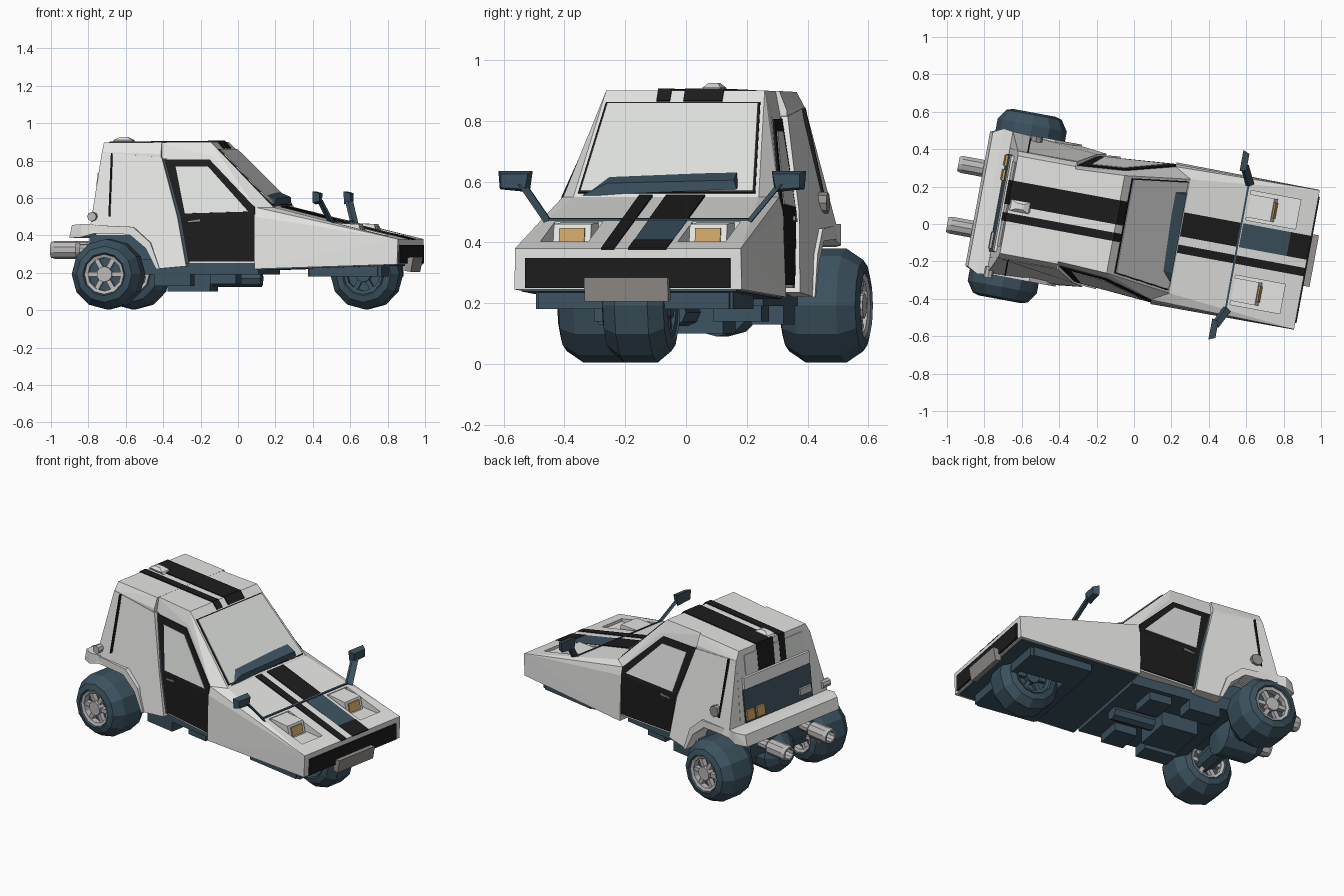
import bpy, bmesh, math
from mathutils import Matrix, Vector

if "Cube" in bpy.data.objects:
    bpy.data.objects.remove(bpy.data.objects["Cube"])

# The car is built along +x, then turned a little about z
PLACE = Matrix.Translation((0, -.02, 0)) @ Matrix.Rotation(math.radians(-10.5), 4, 'Z')
SIDES = (("left", 1), ("right", -1))


def material(name, rgb):
    m = bpy.data.materials.new(name)
    m.use_nodes = True
    m.diffuse_color = (*rgb, 1)
    m.node_tree.nodes["Principled BSDF"].inputs["Base Color"].default_value = (*rgb, 1)
    return m


white = material("white_paint", (.78, .79, .77))
black = material("black_paint", (.012, .012, .012))
steel = material("dark_steel_blue", (.045, .085, .115))
glass = material("pale_glass", (.75, .77, .75))
amber = material("amber_lamp", (.6, .36, .13))
grey = material("grey_trim", (.3, .28, .27))
chrome = material("bright_metal", (.5, .48, .48))


def finish(name, bm, mat):
    bmesh.ops.recalc_face_normals(bm, faces=bm.faces)
    mesh = bpy.data.meshes.new(name)
    bm.to_mesh(mesh)
    bm.free()
    mesh.materials.append(mat)
    obj = bpy.data.objects.new(name, mesh)
    bpy.context.scene.collection.objects.link(obj)
    obj.matrix_world = PLACE
    return obj


def hull(name, pts, mat, mirror=False):
    """Convex solid around points, optionally mirrored across the centre."""
    bm = bmesh.new()
    for x, y, z in pts:
        for s in ((1, -1) if mirror else (1,)):
            bm.verts.new((x, s * y, z))
    res = bmesh.ops.convex_hull(bm, input=bm.verts)
    loose = {v for v in res["geom_interior"] + res["geom_unused"] if isinstance(v, bmesh.types.BMVert)}
    bmesh.ops.delete(bm, geom=list(loose), context='VERTS')
    bmesh.ops.dissolve_limit(bm, angle_limit=.01, verts=bm.verts, edges=bm.edges)
    return finish(name, bm, mat)


def box(name, xs, ys, zs, mat):
    return hull(name, [(x, y, z) for x in xs for y in ys for z in zs], mat)


def prism(name, pts, offset, mat):
    """Polygon pushed along an offset, both ways closed."""
    bm = bmesh.new()
    face = bm.faces.new([bm.verts.new(p) for p in pts])
    new = bmesh.ops.extrude_face_region(bm, geom=[face], use_keep_orig=True)["geom"]
    bmesh.ops.translate(bm, vec=offset, verts=[v for v in new if isinstance(v, bmesh.types.BMVert)])
    return finish(name, bm, mat)


def lathe(name, profile, centre, mat, turn=0, steps=12):
    """Closed (radius, along) profile spun about x, then turned about z."""
    bm = bmesh.new()
    vs = [bm.verts.new((t, 0, r)) for r, t in profile]
    es = [bm.edges.new((a, b)) for a, b in zip(vs, vs[1:] + vs[:1])]
    bmesh.ops.spin(bm, geom=vs + es, axis=(1, 0, 0), cent=(0, 0, 0), angle=math.tau, steps=steps)
    bmesh.ops.remove_doubles(bm, verts=bm.verts, dist=.0005)
    bm.transform(Matrix.Translation(centre) @ Matrix.Rotation(turn, 4, 'Z'))
    return finish(name, bm, mat)


def disc(name, radius, half, centre, mat, turn=0, steps=12):
    return lathe(name, [(0, -half), (radius, -half), (radius, half), (0, half)], centre, mat, turn, steps)


# Surface rules shared by body and painted plates
def side_y(x, z):
    return .3576 + .08 * x - .19 * max(0, z - .5)


def hood_z(x):
    return .55 - .2536 * (x - .25)


def rear_x(z):
    return -.68 - .12 * (.895 - z)


# Body shell: door tub tapering rearward, front and rear cabin, nose
hull("door_tub", [(x, side_y(x, z), z) for x in (.18, -.4) for z in (.25, .5)], white, True)
hull("front_cabin", [(x, side_y(x, z), z) for x, z in ((.18, .5), (.16, .55), (-.08, .82), (-.4, .82), (-.4, .5))]
     + [(-.1, .265, .9), (-.4, .25, .897), (.25, .31, .55)], white, True)
hull("rear_cabin", [(-.365, .265, .898), (rear_x(.895), .265, .895), (-.365, .29, .835), (rear_x(.845), .29, .845),
                    (rear_x(.48), .3, .48), (-.365, .3, .48)], white, True)
nose = hull("nose", [(.16, .362, .55), (.16, .375, .5), (.16, .385, .22), (.25, .31, .55),
                     (.94, .378, .38), (.935, .38, .245)], white, True)
prism("nose_belly", [(x, y, .22 + .032 * (x - .16)) for x, y in ((.17, .37), (.17, -.37), (.92, -.36), (.92, .36))],
      (0, 0, -.006), steel)

# Headlight wells cut into the hood
for label, s in SIDES:
    cutter = box("cutter", (.58, .85), (s * .15, s * .31), (.385, .6), white)
    cutter.hide_render = True
    mod = nose.modifiers.new("well", 'BOOLEAN')
    mod.operation, mod.object, mod.solver = 'DIFFERENCE', cutter, 'EXACT'
    bpy.context.view_layer.objects.active = nose
    bpy.ops.object.modifier_apply(modifier=mod.name)
    bpy.data.objects.remove(cutter)

# Windscreen with thin dark seal, and the wiper cover below it
for name, a, b, inset, lift, mat in (("screen_seal", .115, .97, .012, .003, black),
                                     ("windscreen", .13, .96, .019, .006, glass)):
    pts = [(-.1 + .35 * t, s * (.265 + .045 * t - inset), .9 - .35 * t)
           for t, s in ((a, 1), (a, -1), (b, -1), (b, 1))]
    prism(name, pts, (lift, 0, lift), mat)
prism("wiper_cover", [(.185, y, z) for y, z in ((-.29, .575), (-.2, .62), (.225, .63), (.235, .6), (-.15, .585))],
      (.06, 0, -.025), steel)

# Stripes over roof, hood and tail
for label, a, b in (("wide", 0, .13), ("thin", -.09, -.045)):
    def strip(part, ends, offset, mat=black):
        (x1, z1), (x2, z2) = ends
        prism(f"{label}_{part}", [(x1, a, z1), (x1, b, z1), (x2, b, z2), (x2, a, z2)], offset, mat)
    strip("roof_stripe", ((-.1, .9), (-.68, .895)), (0, 0, .006))
    strip("roof_front_stripe", ((-.1, .904), (-.064, .864)), (.005, 0, .003))
    strip("tail_stripe", ((rear_x(.9), .9), (rear_x(.74), .74)), (-.006, 0, 0))
    stop = .56 if label == "wide" else .94
    strip("hood_stripe", ((.25, hood_z(.25)), (stop, hood_z(stop))), (0, 0, .007))
    if label == "wide":
        strip("hood_vent", ((.57, hood_z(.57)), (.83, hood_z(.83))), (0, 0, .005), steel)
        strip("nose_stripe", ((.83, hood_z(.83)), (.94, hood_z(.94))), (0, 0, .007))
prism("hood_seam", [(x, y, hood_z(x)) for x, y in ((.556, .34), (.556, -.34), (.566, -.34), (.566, .34))],
      (0, 0, .008), steel)

# Nose band, number plate and front wheel box
box("front_band", (.93, .947), (-.343, .343), (.25, .348), black)
hull("plate_holder", [(x, y, z) for y in (-.14, .14) for x, z in
                      ((.93, .21), (.93, .28), (.965, .205), (.98, .285))], grey)
for label, s in SIDES:
    box(f"{label}_wheel_box", (.45, .82), (s * .13, s * .33), (.18, .25), steel)
box("wheel_box_front", (.8, .84), (-.32, .32), (.18, .25), steel)
box("wheel_box_back", (.44, .52), (-.32, .32), (.18, .25), steel)

# Rear quarter panels stand proud of the doors and arch over the wheels
arch = [(-.375, .22), (-.43, .33), (-.52, .405), (-.73, .41)]
quarter = [(-.36, .815, .294), (rear_x(.845), .845, .292), (-.73, .46, .388), (-.73, .41, .39), (-.52, .405, .378),
           (-.43, .33, .378), (-.375, .22, .38), (-.215, .235, .362), (-.265, .5, .35)]
for label, s in SIDES:
    prism(f"{label}_quarter_panel", [(x, s * y, z) for x, z, y in quarter], (0, -s * .12, 0), white)
    crown = [(-.73, .455), (-.5, .445), (-.405, .36), (-.355, .22)]
    prism(f"{label}_fender", [(x, s * .35, z) for x, z in arch[::-1] + crown[::-1]], (0, s * .036, 0), white)
    prism(f"{label}_pillar_seam", [(x, s * y, z) for x, y, z in (
        (-.635, .29, .84), (-.627, .29, .84), (-.627, .365, .5), (-.635, .365, .5))], (0, s * .014, 0), black)

    # Door, window, handle and shut line
    def panel(part, outline, mat, lift):
        prism(f"{label}_{part}", [(x, s * side_y(x, z), z) for x, z in outline], (0, s * lift, lift * .2), mat)
    panel("shut_line", ((-.2, .25), (-.24, .5), (-.34, .81), (-.37, .81), (-.29, .5), (-.25, .25)), steel, .003)
    panel("door_lower", ((.16, .5), (.16, .26), (-.207, .26), (-.25, .5)), black, .006)
    panel("door_upper", ((.16, .5), (.158, .55), (-.1, .805), (-.35, .805), (-.25, .5)), black, .006)
    panel("door_window", ((.125, .525), (-.105, .765), (-.285, .765), (-.225, .515)), glass, .009)
    panel("door_handle", ((-.21, .475), (-.14, .485), (-.14, .47), (-.21, .465)), grey, .014)

    # Pop-up headlight
    hull(f"{label}_headlight", [(x, s * y, z) for y in (.165, .29)
                                for x, z in ((.58, .38), (.58, .465), (.71, .46), (.73, .38))], white)
    prism(f"{label}_lens", [(.728 - .23 * (z - .385), s * y, z)
                            for y, z in ((.185, .395), (.27, .395), (.27, .447), (.185, .447))], (.008, 0, 0), amber)
    # Door mirror on a bent arm
    hull(f"{label}_mirror", [(x, s * y, z) for x, y, z in (
        (.5, .41, .565), (.5, .51, .575), (.5, .4, .635), (.5, .515, .635),
        (.535, .42, .575), (.535, .5, .58), (.535, .41, .625), (.535, .5, .625))], steel)
    hull(f"{label}_mirror_arm", [(x + d, s * (y + d), z) for d in (-.012, .012)
                                 for x, y, z in ((.565, .33, .46), (.58, .33, .46), (.515, .43, .59), (.53, .43, .59))], steel)
    # Exhaust pipe
    lathe(f"{label}_exhaust", [(.032, -.19), (.032, -.1), (0, -.1), (0, .1), (.032, .1), (.032, -.03),
                               (.048, -.05), (.048, -.17), (.042, -.19)], (-.795, s * .165, .322), chrome, steps=10)

disc("filler_cap", .035, .03, (-.6, .355, .53), grey, math.pi / 2, 8)
disc("side_lamp", .025, .03, (-.72, -.375, .5), chrome, math.pi / 2, 8)

# Tail: shelf, cross bar, engine opening and lamps
hull("rear_shelf", [(-.71, .385, .46), (-.71, .385, .41), (-.78, .395, .39), (-.78, .395, .46),
                    (-.85, .365, .385), (-.835, .365, .455)], white, True)


def tail_panel(name, ys, zs, mat, lift):
    (a, b), (lo, hi) = ys, zs
    prism(name, [(rear_x(z), y, z) for y, z in ((a, lo), (b, lo), (b, hi), (a, hi))], (-lift, 0, 0), mat)


tail_panel("rear_window", (-.23, .23), (.745, .86), glass, .004)
tail_panel("tail_bar", (-.26, .26), (.665, .735), white, .015)
tail_panel("engine_opening", (-.265, .265), (.465, .66), steel, .008)
tail_panel("amber_tail_lamp", (.2, .26), (.48, .54), amber, .02)
tail_panel("amber_side_lamp", (.12, .18), (.48, .54), amber, .02)
tail_panel("clear_tail_lamp", (-.25, -.16), (.5, .54), chrome, .02)
hull("roof_dome", [(-.68, .02, .89), (-.56, .02, .89), (-.67, .03, .91), (-.57, .03, .91),
                   (-.64, .015, .925), (-.6, .015, .925)], white, True)

# Underside: floor, engine and axle
box("floor", (-.5, .17), (-.31, .31), (.19, .27), steel)
box("gearbox", (-.36, -.13), (-.12, .12), (.1, .2), steel)
box("engine_bay", (-.76, -.4), (-.25, .25), (.25, .42), steel)
box("boot_floor", (-.72, -.3), (-.29, .29), (.4, .5), white)
for label, s in SIDES:
    box(f"{label}_sill_box", (-.1, .04), (s * .12, s * .28), (.14, .2), steel)
    box(f"{label}_tank", (-.4, -.2), (s * .2, s * .31), (.13, .2), steel)
disc("driveshaft", .045, .16, (-.03, 0, .17), steel, steps=8)
disc("rear_axle", .06, .3, (-.635, 0, .2), steel, math.pi / 2, 8)
lathe("engine_drum", [(0, -.15), (.06, -.14), (.12, -.08), (.12, .12), (0, .14)], (-.68, .02, .21), steel)


# Wheels with spoked rims
def wheel(label, x, y, half, rim_mat):
    c, side_on = (x, y, .192), math.pi / 2
    w = half
    lathe(f"{label}_tyre", [(.105, -w * .85), (.115, -w), (.15, -w * .92), (.188, -w * .5), (.188, w * .5),
                            (.15, w * .92), (.115, w), (.105, w * .85)], c, steel, side_on)
    disc(f"{label}_wheel_disc", .106, w * .65, c, steel, side_on)
    lathe(f"{label}_rim", [(.09, -w * .9), (.107, -w * .95), (.107, w * .95), (.09, w * .9)], c, rim_mat, side_on)
    disc(f"{label}_hub", .042, w * .95, c, rim_mat, side_on, 10)
    for i in range(6):
        ray = Vector((math.cos(i * math.pi / 3), 0, math.sin(i * math.pi / 3)))
        across = Vector((-ray.z, 0, ray.x)) * .012
        hull(f"{label}_spoke", [Vector(c) + ray * r + across * k + Vector((0, d * w * .85, 0))
                                for r in (.03, .1) for k in (-1, 1) for d in (-1, 1)], rim_mat)


wheel("front", .7, 0, .11, steel)
for label, s in SIDES:
    wheel(f"{label}_rear", -.635, s * .372, .135, chrome)
